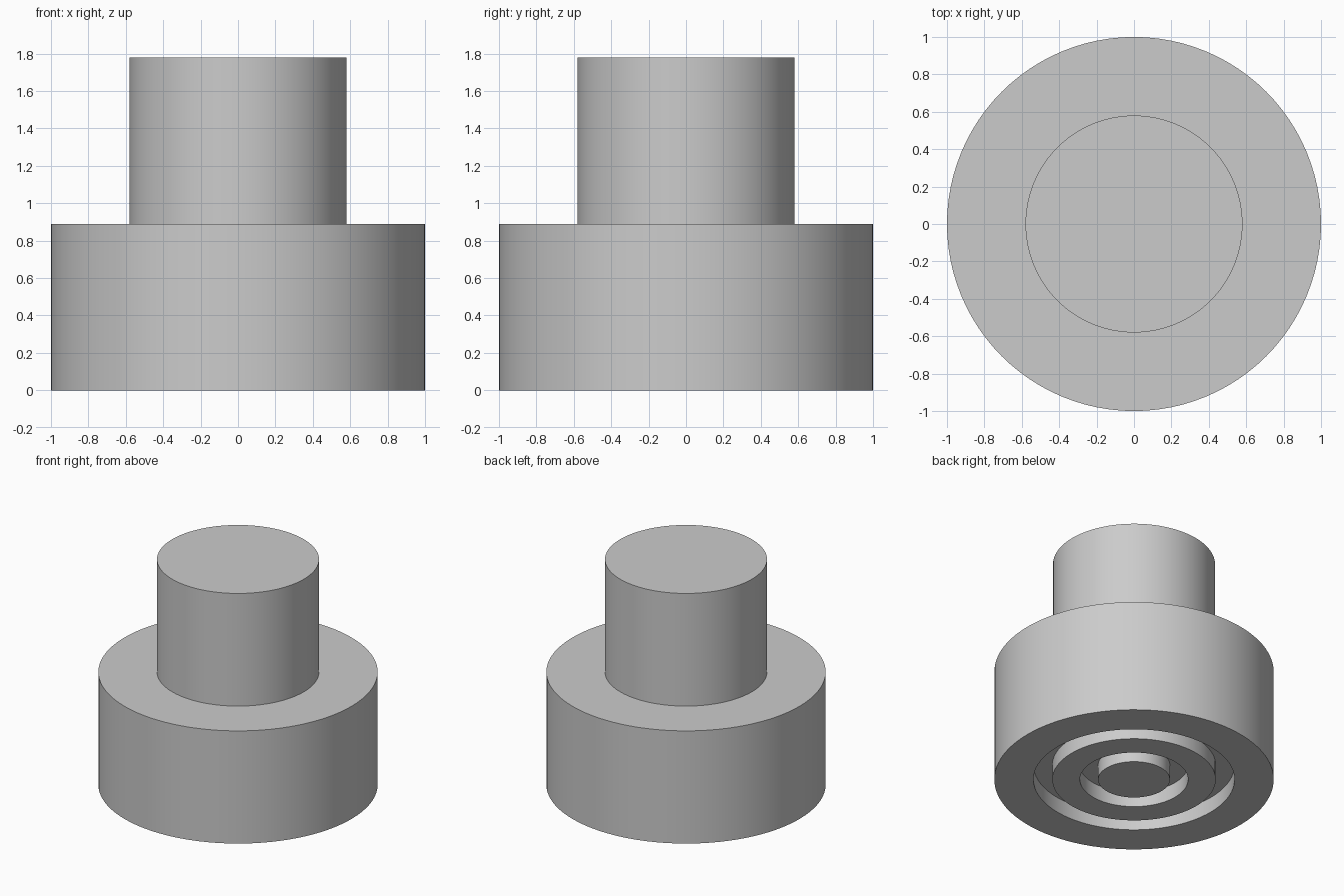
import bpy
import bmesh
from math import radians

if "Cube" in bpy.data.objects:
    bpy.data.objects.remove(bpy.data.objects["Cube"])

SIDES = 96
BASE_TOP, TOP, GROOVE = 0.89, 1.78, 0.12

# Plain grey finish
grey = bpy.data.materials.new("grey")
grey.use_nodes = True
colour = (0.6, 0.6, 0.6, 1)
grey.diffuse_color = colour
grey.node_tree.nodes["Principled BSDF"].inputs["Base Color"].default_value = colour


def lathe(name, profile):
    """Turn (radius, height) points, from axis to axis, into a closed solid."""
    bm = bmesh.new()
    points = [bm.verts.new((r, 0, z)) for r, z in profile]
    edges = [bm.edges.new(pair) for pair in zip(points, points[1:])]
    bmesh.ops.spin(bm, geom=points + edges, cent=(0, 0, 0), axis=(0, 0, 1),
                   angle=radians(360), steps=SIDES, use_merge=True)
    bmesh.ops.remove_doubles(bm, verts=bm.verts, dist=0.0001)
    bmesh.ops.recalc_face_normals(bm, faces=bm.faces)
    mesh = bpy.data.meshes.new(name)
    bm.to_mesh(mesh)
    bm.free()
    mesh.materials.append(grey)
    obj = bpy.data.objects.new(name, mesh)
    bpy.context.collection.objects.link(obj)
    bpy.ops.object.select_all(action="DESELECT")
    obj.select_set(True)
    bpy.context.view_layer.objects.active = obj
    bpy.ops.object.shade_smooth_by_angle(angle=radians(30))
    return obj


# Underside from the centre out: stud, groove, raised ring, groove, rim
profile = [(0, 0)]
for inner, outer in ((0.257, 0.387), (0.585, 0.72)):
    profile += [(inner, 0), (inner, GROOVE), (outer, GROOVE), (outer, 0)]

# Wide base, shoulder and narrow upper cylinder
profile += [(1, 0), (1, BASE_TOP), (0.58, BASE_TOP), (0.58, TOP), (0, TOP)]

lathe("stepped_cylinder", profile)
